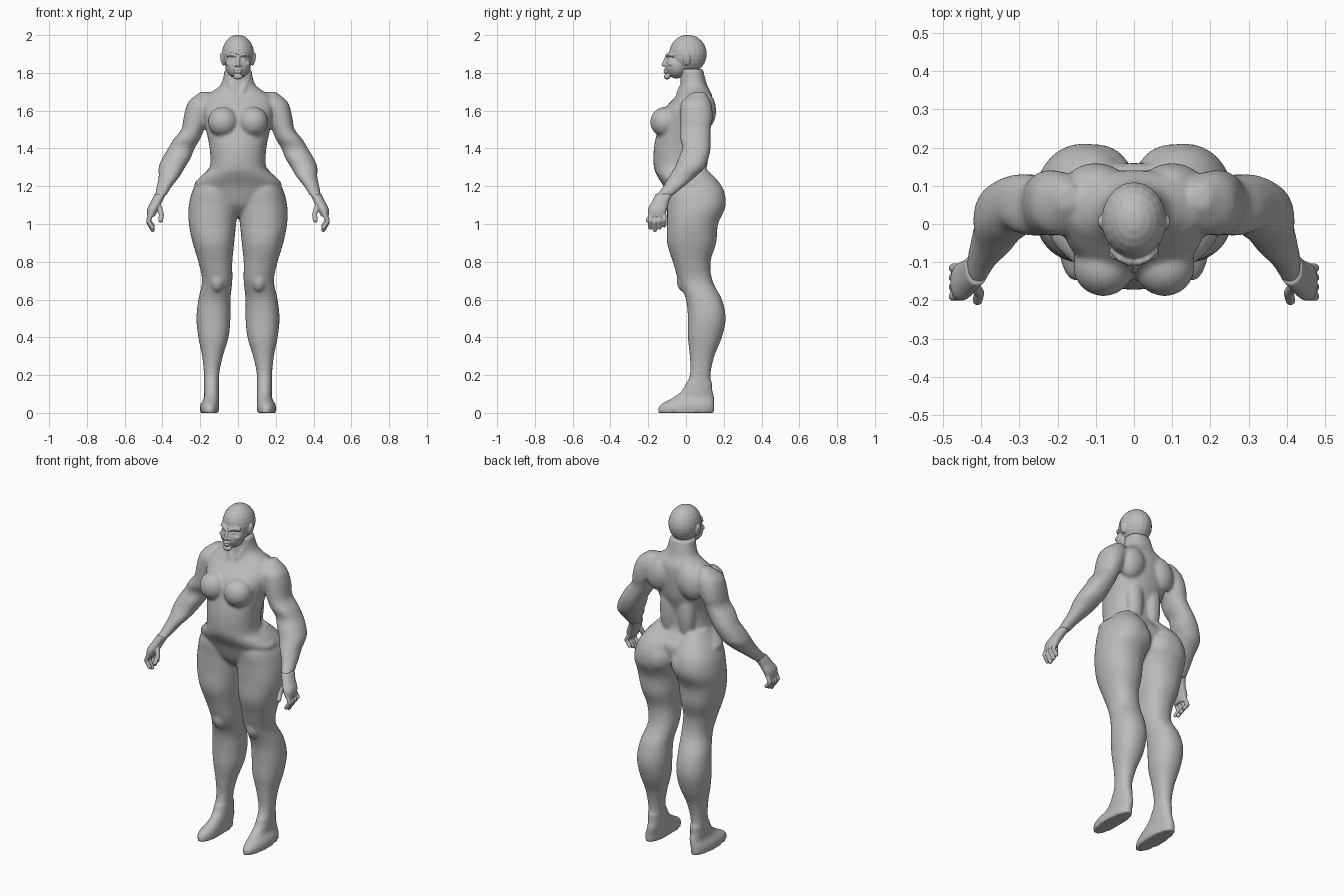
import bpy
import bmesh
from math import cos, sin, pi, copysign
from mathutils import Vector, Matrix

cube = bpy.data.objects.get("Cube")
if cube:
    bpy.data.objects.remove(cube, do_unlink=True)

GREY = (.5, .5, .5, 1)
clay = bpy.data.materials.new("grey_clay")
clay.use_nodes = True
clay.diffuse_color = GREY
clay.node_tree.nodes["Principled BSDF"].inputs["Base Color"].default_value = GREY

SIDES = (1, -1)
RING = 32
STEPS = 5


def spline(before, start, end, after, t):
    """Smooth interpolation between two neighbouring sections."""
    values = []
    for p, q, r, s in zip(before, start, end, after):
        tangent_in, tangent_out = (r - p) / 2, (s - q) / 2
        bend = 3 * (r - q) - 2 * tangent_in - tangent_out
        twist = 2 * (q - r) + tangent_in + tangent_out
        values.append(q + t * (tangent_in + t * (bend + t * twist)))
    return values


def stack(bottom, step, rows):
    """Give evenly spaced heights to sections."""
    return [(bottom + step * i, *row) for i, row in enumerate(rows)]


def squircle(value, power):
    return copysign(abs(value) ** (2 / power), value)


def loft(bm, rows, side=1, power=2.2):
    """Skin level sections; each row is height, x range, y range."""
    last = len(rows) - 1
    sections = []
    for i in range(last):
        before, after = rows[max(i - 1, 0)], rows[min(i + 2, last)]
        for k in range(STEPS):
            sections.append(spline(before, rows[i], rows[i + 1], after, k / STEPS))
    sections.append(rows[last])
    rings = []
    for z, x_min, x_max, y_min, y_max in sections:
        ring = []
        for k in range(RING):
            angle = 2 * pi * k / RING
            across, along = squircle(cos(angle), power), squircle(sin(angle), power)
            x = (x_min + x_max + across * (x_max - x_min)) / 2
            y = (y_min + y_max + along * (y_max - y_min)) / 2
            ring.append(bm.verts.new((side * x, y, z)))
        rings.append(ring)
    for low, high in zip(rings, rings[1:]):
        for k in range(RING):
            following = (k + 1) % RING
            bm.faces.new((low[k], low[following], high[following], high[k]))
    bm.faces.new(rings[0])
    bm.faces.new(rings[-1])


def blob(bm, centre, radii, side=1, tilt=0):
    """Ellipsoid muscle or feature."""
    x, y, z = centre
    place = Matrix.Translation((side * x, y, z))
    turn = Matrix.Rotation(side * tilt, 4, 'Y')
    size = Matrix.Diagonal((*radii, 1))
    bmesh.ops.create_uvsphere(bm, u_segments=20, v_segments=12, radius=1, matrix=place @ turn @ size)


def cord(bm, points, radius, side=1):
    """Round cord along a path, for fingers, ridges and tendons."""
    path = [Vector((side * x, y, z)) for x, y, z in points]
    for joint in path:
        bmesh.ops.create_icosphere(bm, subdivisions=2, radius=radius, matrix=Matrix.Translation(joint))
    for start, end in zip(path, path[1:]):
        span = end - start
        turn = span.to_track_quat('Z', 'Y').to_matrix().to_4x4()
        bmesh.ops.create_cone(bm, cap_ends=True, segments=12, radius1=radius, radius2=radius,
                              depth=span.length, matrix=Matrix.Translation((start + end) / 2) @ turn)


def fuse(name, bm, voxel, smoothing):
    """Merge overlapping forms into one smooth skin."""
    bmesh.ops.recalc_face_normals(bm, faces=bm.faces)
    mesh = bpy.data.meshes.new(name)
    bm.to_mesh(mesh)
    bm.free()
    obj = bpy.data.objects.new(name, mesh)
    bpy.context.collection.objects.link(obj)
    remesh = obj.modifiers.new("Skin", 'REMESH')
    remesh.mode = 'VOXEL'
    remesh.voxel_size = voxel
    smooth = obj.modifiers.new("Soften", 'SMOOTH')
    smooth.factor = .5
    smooth.iterations = smoothing
    graph = bpy.context.evaluated_depsgraph_get()
    baked = bpy.data.meshes.new_from_object(obj.evaluated_get(graph))
    obj.modifiers.clear()
    obj.data = baked
    baked.materials.clear()
    baked.materials.append(clay)
    baked.shade_smooth()


# Torso and neck: height, half width, front, back
torso = [(1.04, .03, -.02, .08), (1.1, .15, -.08, .14), (1.2, .23, -.12, .16), (1.25, .2, -.15, .13),
         (1.3, .15, -.17, .1), (1.4, .15, -.17, .1), (1.5, .17, -.15, .13), (1.6, .19, -.12, .14),
         (1.67, .18, -.06, .14), (1.7, .14, -.04, .13), (1.74, .09, -.03, .11), (1.82, .07, -.03, .09)]
# Limbs from the bottom up: inner, outer, front, back
foot = stack(0, .04, [(.1, .2, -.15, .15), (.1, .2, -.14, .15), (.1, .18, -.07, .15),
                      (.1, .18, -.02, .14), (.1, .18, 0, .14)])
leg = stack(.1, .1, [(.1, .18, -.02, .14), (.1, .18, .02, .13), (.08, .19, .02, .15), (.05, .21, .01, .19),
                     (.04, .22, .01, .21), (.04, .21, 0, .19), (.03, .19, -.04, .14), (.03, .21, -.07, .13),
                     (.02, .24, -.1, .16), (.01, .26, -.1, .17), (0, .26, -.1, .21), (.01, .23, -.1, .19),
                     (.05, .15, -.05, .1)])
arm = stack(1.15, .05, [(.38, .44, -.16, -.07), (.35, .43, -.12, -.01), (.31, .42, -.09, .05),
                        (.28, .42, -.06, .1), (.25, .4, -.04, .12), (.23, .37, -.02, .13),
                        (.2, .34, -.03, .13), (.18, .3, -.03, .13), (.16, .29, -.03, .14),
                        (.14, .28, -.03, .14), (.12, .26, -.02, .13), (.15, .2, .04, .1)])
palm = stack(1.04, .04, [(.44, .48, -.2, -.11), (.42, .48, -.2, -.1), (.4, .46, -.18, -.09),
                         (.38, .44, -.16, -.07)])

# Body: torso with limbs, bust, shoulder blades, back, kneecaps, buttocks and neck tendons
bm = bmesh.new()
loft(bm, [(z, -half, half, front, back) for z, half, front, back in torso])
for side in SIDES:
    for limb in (leg, foot, arm):
        loft(bm, limb, side)
    blob(bm, (.08, -.11, 1.54), (.08, .08, .08), side)
    blob(bm, (.1, .1, 1.6), (.08, .06, .1), side, -.3)
    blob(bm, (.06, .08, 1.4), (.05, .04, .16), side)
    blob(bm, (.11, -.01, .7), (.04, .04, .06), side)
    blob(bm, (.1, .11, 1.12), (.1, .1, .1), side)
    cord(bm, [(.06, .01, 1.8), (.02, -.04, 1.69)], .014, side)
fuse("body", bm, .009, 5)

# Head: cranium, jaw, chin, nose and lips, then brows, eyelids, cheekbones and ears
bm = bmesh.new()
blob(bm, (0, .01, 1.9), (.085, .1, .102))
blob(bm, (0, -.05, 1.84), (.068, .06, .07))
blob(bm, (0, -.1, 1.78), (.026, .017, .015))
cord(bm, [(0, -.1, 1.885), (0, -.12, 1.842)], .01)
blob(bm, (0, -.108, 1.818), (.022, .012, .006))
blob(bm, (0, -.108, 1.804), (.02, .012, .007))
for side in SIDES:
    blob(bm, (.012, -.107, 1.84), (.009, .01, .007), side)
    cord(bm, [(.012, -.1, 1.893), (.035, -.09, 1.9), (.055, -.07, 1.893)], .01, side)
    blob(bm, (.03, -.086, 1.875), (.014, .013, .008), side)
    blob(bm, (.045, -.076, 1.85), (.022, .02, .014), side, .3)
    blob(bm, (.083, .005, 1.873), (.01, .02, .035), side, .2)
fuse("head", bm, .004, 3)

# Hands: palm, four curled fingers and a thumb
for name, side in zip(("left_hand", "right_hand"), SIDES):
    bm = bmesh.new()
    loft(bm, palm, side)
    for finger in range(4):
        y = -.19 + .025 * finger
        lift = .006 * abs(finger - 1)
        cord(bm, [(.46, y, 1.05), (.475, y, 1.01 + lift), (.452, y, .968 + lift * 2)], .0115, side)
    cord(bm, [(.42, -.16, 1.1), (.405, -.18, 1.05), (.41, -.2, 1.02)], .0135, side)
    fuse(name, bm, .004, 3)
